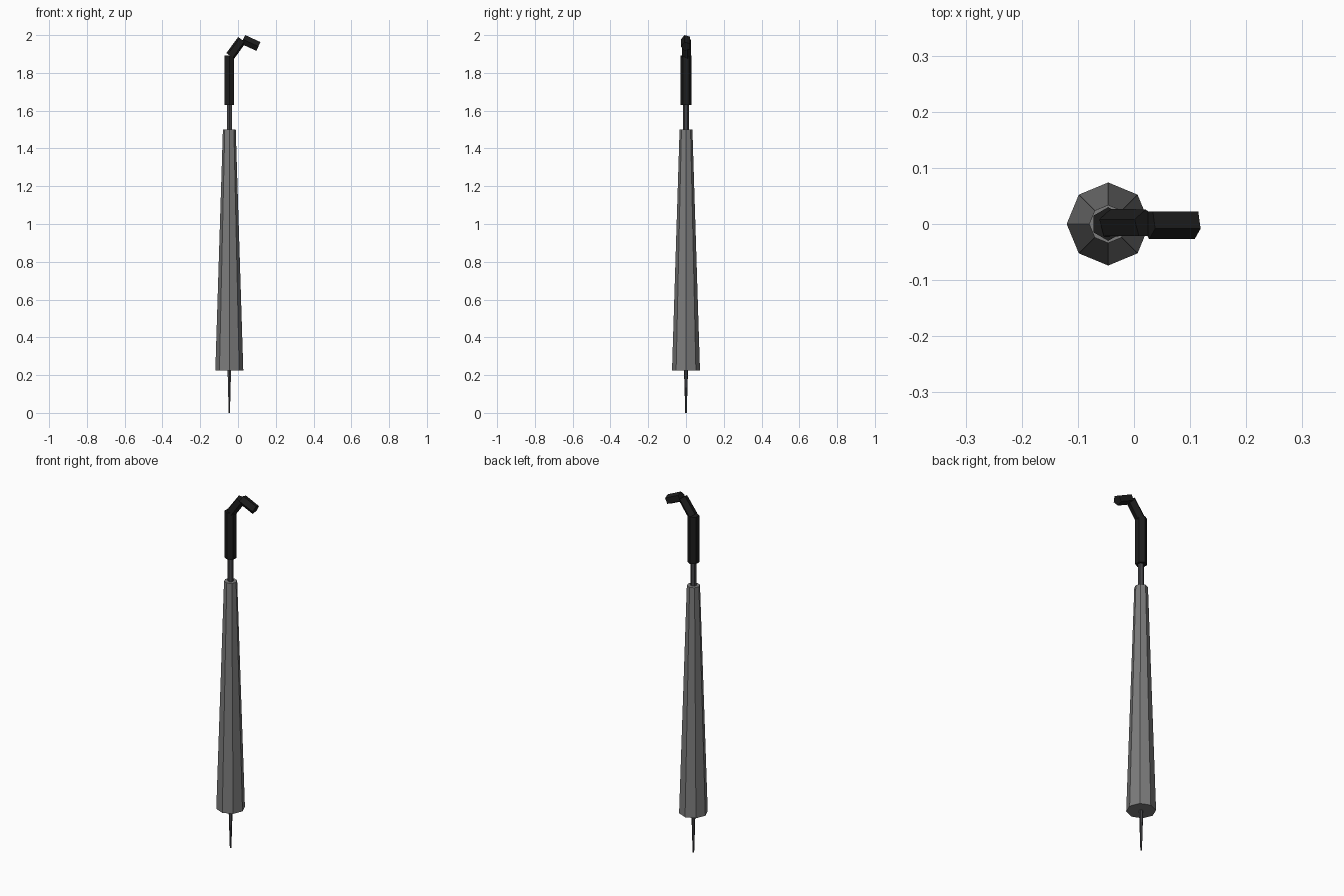
import bpy, bmesh, math
from mathutils import Vector

if "Cube" in bpy.data.objects:
    bpy.data.objects.remove(bpy.data.objects["Cube"])

AX = -0.046  # x position of the umbrella's long axis


def material(name, rgb):
    m = bpy.data.materials.new(name)
    m.diffuse_color = (*rgb, 1)
    m.use_nodes = True
    m.node_tree.nodes["Principled BSDF"].inputs["Base Color"].default_value = m.diffuse_color
    return m


fabric = material("fabric", (0.2, 0.2, 0.2))
metal = material("metal", (0.06, 0.06, 0.065))
grip = material("grip", (0.012, 0.012, 0.012))


def prism(name, a, b, ra, rb, sides, mat, phase=0):
    """Flat-faced tapered prism from a to b; phase 0 puts a corner on +y."""
    a, b = Vector(a), Vector(b)
    u = Vector((0, 1, 0))
    w = (b - a).normalized().cross(u)
    bm = bmesh.new()
    rings = []
    for p, r in ((a, ra), (b, rb)):
        ring = []
        for i in range(sides):
            t = phase + 2 * math.pi * i / sides
            ring.append(bm.verts.new(p + r * (math.cos(t) * u + math.sin(t) * w)))
        rings.append(ring)
    for ring in rings:
        bm.faces.new(ring)
    for i in range(sides):
        j = (i + 1) % sides
        bm.faces.new((rings[0][i], rings[0][j], rings[1][j], rings[1][i]))
    bmesh.ops.recalc_face_normals(bm, faces=bm.faces)
    mesh = bpy.data.meshes.new(name)
    bm.to_mesh(mesh)
    bm.free()
    mesh.materials.append(mat)
    obj = bpy.data.objects.new(name, mesh)
    bpy.context.collection.objects.link(obj)
    return obj


# Folded canopy, metal tip and shaft
prism("canopy", (AX, 0, 0.225), (AX, 0, 1.5), 0.074, 0.034, 8, fabric)
prism("tip", (AX, 0, 0), (AX, 0, 0.24), 0.004, 0.011, 6, metal)
prism("shaft", (AX, 0, 1.48), (AX, 0, 1.65), 0.015, 0.015, 6, metal)

# Handle: straight grip and two angled hook pieces
prism("handle_grip", (AX, 0, 1.63), (AX, 0, 1.893), 0.03, 0.03, 6, grip)
prism("hook_lower", (-0.041, 0, 1.89), (0.021, 0, 1.975), 0.027, 0.026, 5, grip)
prism("hook_upper", (0.027, 0, 1.977), (0.108, 0, 1.94), 0.027, 0.027, 5, grip,
      phase=math.pi)
